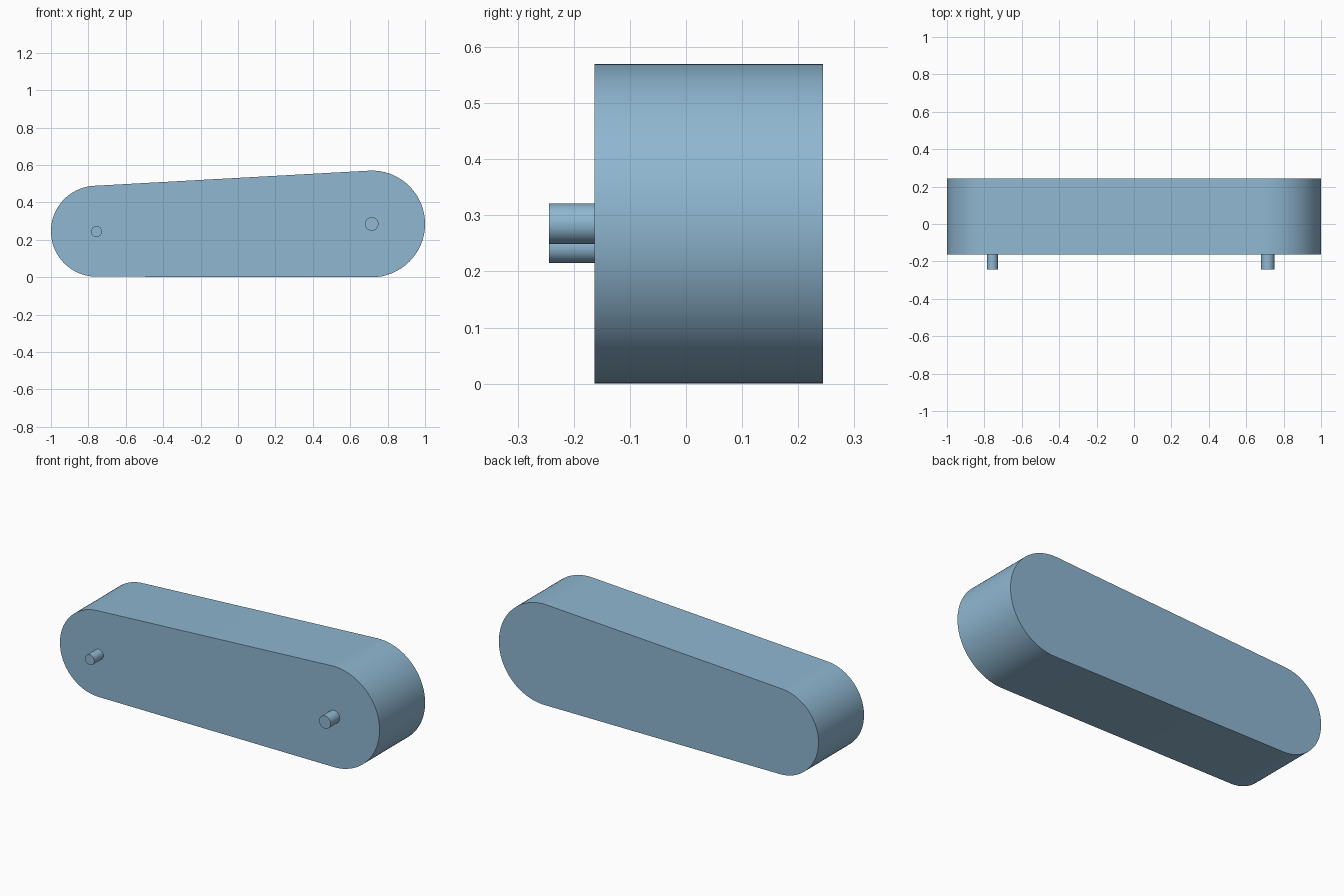
import bpy, bmesh, math

if "Cube" in bpy.data.objects:
    bpy.data.objects.remove(bpy.data.objects["Cube"])

blue = bpy.data.materials.new("soft blue")
blue.diffuse_color = (0.275, 0.473, 0.638, 1)
blue.use_nodes = True
blue.node_tree.nodes["Principled BSDF"].inputs["Base Color"].default_value = blue.diffuse_color


def arc(cx, cz, r, a0, a1, n):
    """Points on an arc in the xz plane."""
    return [(cx + r * math.cos(a0 + (a1 - a0) * i / n),
             cz + r * math.sin(a0 + (a1 - a0) * i / n)) for i in range(n + 1)]


def extrude_profile(name, pts, y0, y1):
    """Closed xz outline extruded from y0 to y1."""
    bm = bmesh.new()
    face = bm.faces.new([bm.verts.new((x, y0, z)) for x, z in pts])
    ext = bmesh.ops.extrude_face_region(bm, geom=[face])
    verts = [g for g in ext["geom"] if isinstance(g, bmesh.types.BMVert)]
    bmesh.ops.translate(bm, verts=verts, vec=(0, y1 - y0, 0))
    bmesh.ops.recalc_face_normals(bm, faces=bm.faces)
    mesh = bpy.data.meshes.new(name)
    bm.to_mesh(mesh)
    bm.free()
    mesh.materials.append(blue)
    obj = bpy.data.objects.new(name, mesh)
    bpy.context.collection.objects.link(obj)
    bpy.ops.object.select_all(action="DESELECT")
    obj.select_set(True)
    bpy.context.view_layer.objects.active = obj
    bpy.ops.object.shade_smooth_by_angle(angle=math.radians(30))


# Centre and radius of the two rounded ends
lx, lz, lr = -0.757, 0.246, 0.243
rx, rz, rr = 0.715, 0.285, 0.285

# Body: two arcs joined by their outer tangents
base = math.atan2(rz - lz, rx - lx)
t = math.acos((lr - rr) / math.hypot(rx - lx, rz - lz))
outline = (arc(rx, rz, rr, base - t, base + t, 64)
           + arc(lx, lz, lr, base + t, base - t + 2 * math.pi, 64))
extrude_profile("arm_body", outline, -0.163, 0.244)

# Pins on the front face, one at each rounded end
for name, x, z, r in (("left_pin", lx, lz - 0.002, 0.029), ("right_pin", rx, rz, 0.036)):
    extrude_profile(name, arc(x, z, r, 0, 2 * math.pi, 48)[:-1], -0.244, -0.163)
